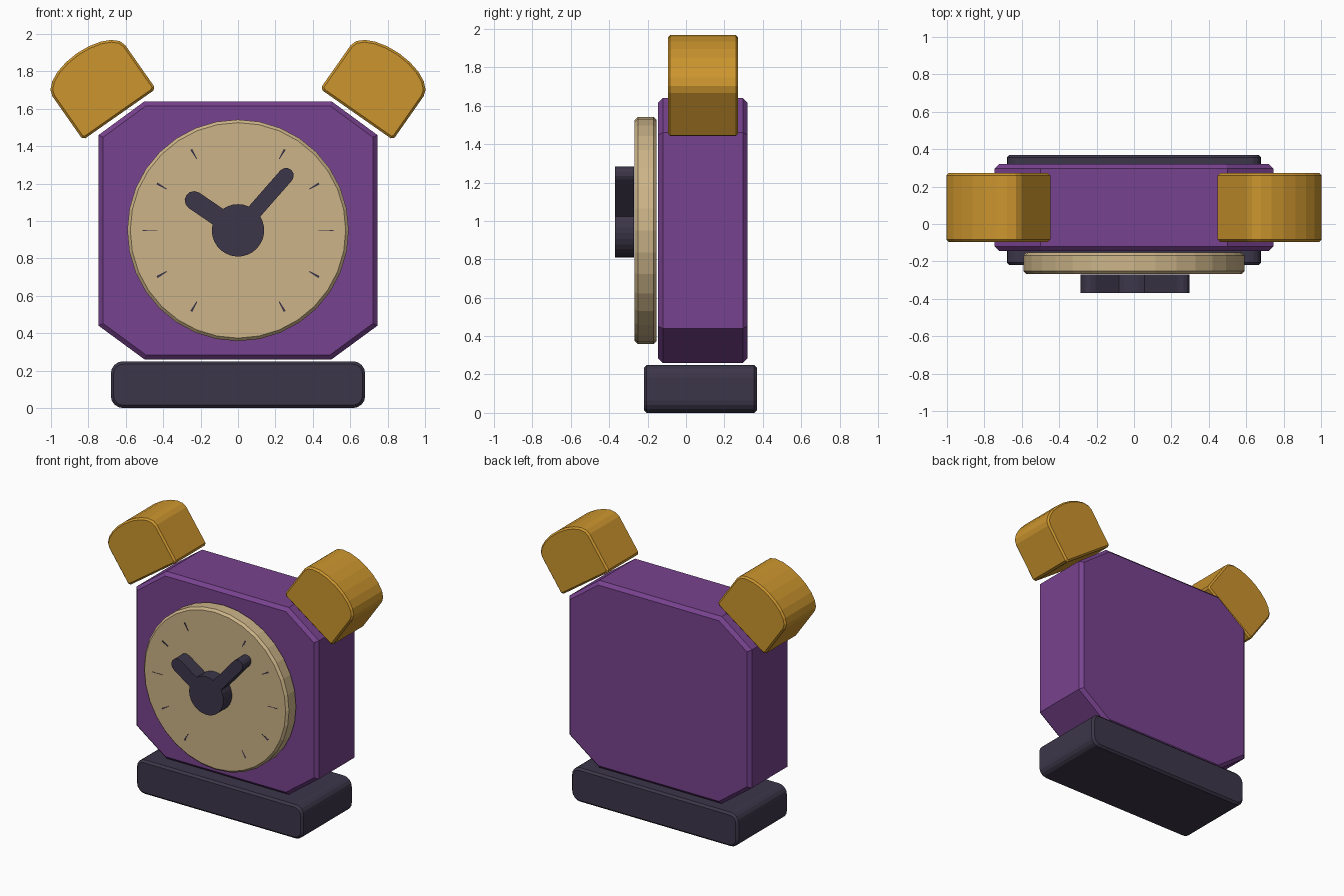
import bpy, bmesh
from math import sin, cos, pi, radians, atan2, asin, hypot

if "Cube" in bpy.data.objects:
    bpy.data.objects.remove(bpy.data.objects["Cube"])


def material(name, r, g, b):
    lin = [((c / 255 + 0.055) / 1.055) ** 2.4 for c in (r, g, b)]
    m = bpy.data.materials.new(name)
    m.diffuse_color = (*lin, 1)
    m.use_nodes = True
    m.node_tree.nodes["Principled BSDF"].inputs["Base Color"].default_value = m.diffuse_color
    return m


PURPLE = material("purple", 119, 66, 142)
GOLD = material("gold", 204, 149, 46)
CREAM = material("cream", 204, 180, 136)
DARK = material("dark_slate", 60, 54, 73)


def arc(cx, cz, rx, rz, a0, a1, n):
    """Points on an elliptical arc, both ends included."""
    return [(cx + rx * cos(a0 + (a1 - a0) * i / n),
             cz + rz * sin(a0 + (a1 - a0) * i / n)) for i in range(n + 1)]


def prism(name, profile, y0, y1, mat, bevel=0.0):
    """Extrude an (x, z) profile along y and chamfer the two cap rims."""
    bm = bmesh.new()
    front = bm.faces.new([bm.verts.new((x, y0, z)) for x, z in profile])
    ext = bmesh.ops.extrude_face_region(bm, geom=[front], use_keep_orig=True)
    back = [v for v in ext["geom"] if isinstance(v, bmesh.types.BMVert)]
    for v in back:
        v.co.y = y1
    bmesh.ops.recalc_face_normals(bm, faces=bm.faces)
    if bevel:
        rims = [e for e in bm.edges
                if abs(e.verts[0].co.y - e.verts[1].co.y) < 1e-6]
        bmesh.ops.bevel(bm, geom=rims, offset=bevel, segments=1,
                        affect='EDGES', clamp_overlap=True)
        bmesh.ops.recalc_face_normals(bm, faces=bm.faces)
    me = bpy.data.meshes.new(name)
    bm.to_mesh(me)
    bm.free()
    me.materials.append(mat)
    ob = bpy.data.objects.new(name, me)
    bpy.context.collection.objects.link(ob)
    return ob


# Base: slab with rounded ends
W, H, R = 0.68, 0.25, 0.065
slab = []
for i, (cx, cz) in enumerate([(W - R, H - R), (R - W, H - R), (R - W, R), (W - R, R)]):
    slab += arc(cx, cz, R, R, i * pi / 2, (i + 1) * pi / 2, 4)
prism("base", slab, -0.22, 0.37, DARK, 0.015)

# Body: block with cut corners
quarter = [(0.745, 1.46), (0.5, 1.64)]
top = quarter + [(-x, z) for x, z in reversed(quarter)]
octagon = top + [(x, 1.9 - z) for x, z in reversed(top)]
prism("body", octagon, -0.145, 0.32, PURPLE, 0.024)

# Dial: round disc
CZ = 0.95
prism("dial", arc(0, CZ, 0.592, 0.592, 0, 2 * pi, 32)[:-1], -0.267, -0.153, CREAM, 0.016)

# Hour ticks: thin slivers almost flush with the dial
for k in range(12):
    if k in (3, 9):
        continue
    a = k * pi / 6
    w = 0.0025 if k % 6 == 0 else 0.006
    r0, r1 = (0.43, 0.51) if k % 6 == 0 else (0.44, 0.50)
    quad = [(r0, -w * 0.4), (r1, -w), (r1, w), (r0, w * 0.4)]
    prism("hour_tick", [(r * cos(a) - t * sin(a), CZ + r * sin(a) + t * cos(a))
                        for r, t in quad], -0.2685, -0.262, DARK)

# Hands and hub: one outline of a disc with two round-tipped arms
HUB = 0.14
arms = [(0.257, 1.243 - CZ, 0.041), (-0.235, 1.11 - CZ, 0.05)]
outline = []
for i, (tx, tz, r) in enumerate(arms):
    a = atan2(tz, tx)
    outline += arc(tx, CZ + tz, r, r, a - pi / 2, a + pi / 2, 6)
    nx, nz, nr = arms[(i + 1) % 2]
    start = a + asin(r / HUB)
    end = atan2(nz, nx) - asin(nr / HUB)
    if end < start:
        end += 2 * pi
    outline += arc(0, CZ, HUB, HUB, start, end, 5 if i == 0 else 18)
prism("hands", outline, -0.37, -0.27, DARK)

# Bells: arched blocks tilted on the upper corners
hw, side, c = 0.238, 0.285, 0.015
arch = [(-hw, c), (-hw + c, 0), (hw - c, 0), (hw, c)] + arc(0, side, hw, 0.113, 0, pi, 10)
tilt = radians(35)
for name, s in (("bell_left", -1), ("bell_right", 1)):
    pts = [(s * (0.634 - u * cos(tilt) + v * sin(tilt)),
            1.57 + u * sin(tilt) + v * cos(tilt)) for u, v in arch]
    prism(name, pts, -0.095, 0.272, GOLD, 0.012)
